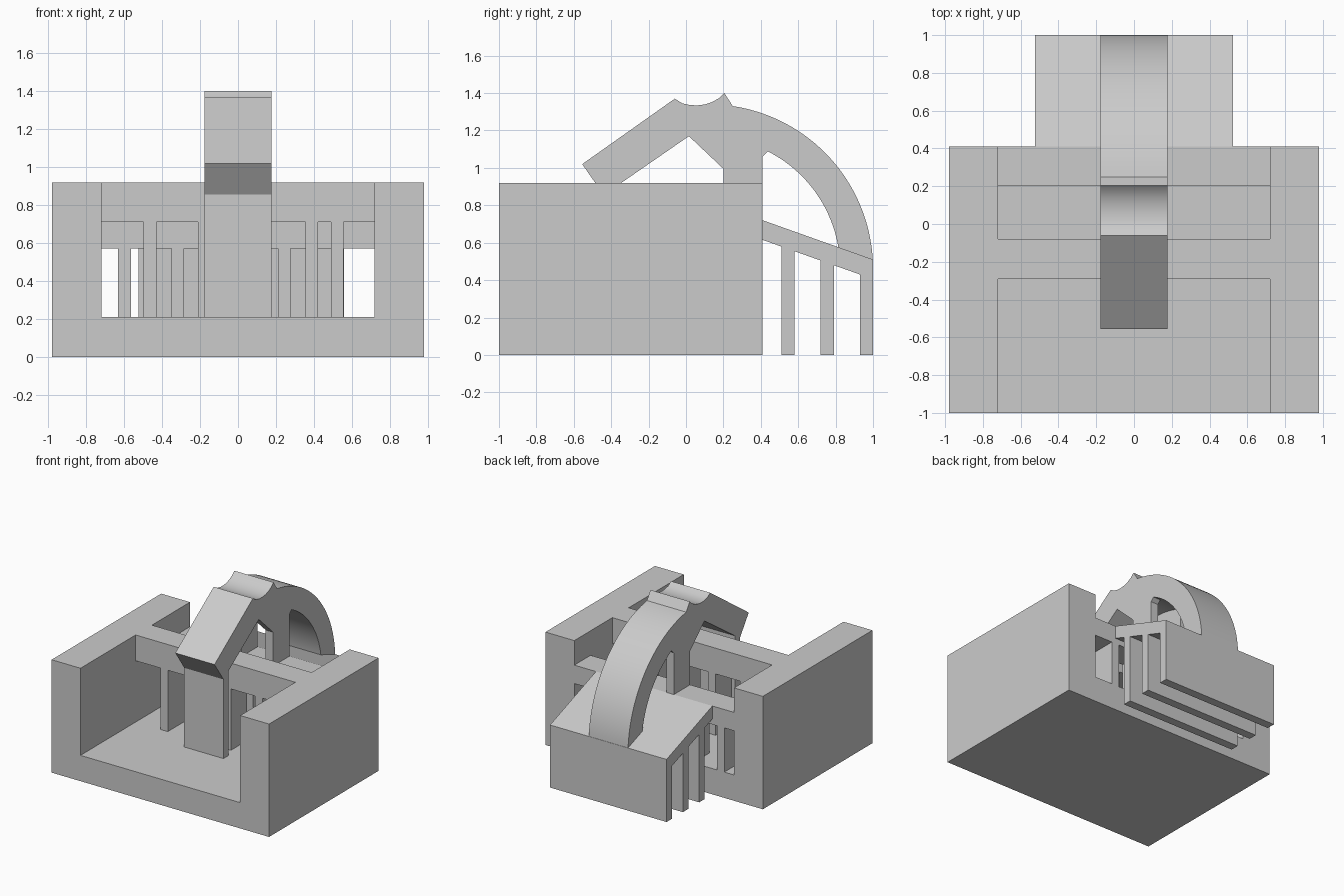
import bpy
import bmesh
from math import sin, cos, radians

old = bpy.data.objects.get("Cube")
if old:
    bpy.data.objects.remove(old, do_unlink=True)

# Single plain grey
grey = bpy.data.materials.new("plain_grey")
grey.use_nodes = True
colour = (0.6, 0.6, 0.6, 1)
grey.diffuse_color = colour
grey.node_tree.nodes["Principled BSDF"].inputs["Base Color"].default_value = colour


def extrude(name, points, axis, start, end, smooth=False):
    """Extrude a 2D profile along x (points are y,z) or y (points are x,z)."""
    bm = bmesh.new()
    place = (lambda p: (start, *p)) if axis == "x" else (lambda p: (p[0], start, p[1]))
    face = bm.faces.new([bm.verts.new(place(p)) for p in points])
    moved = bmesh.ops.extrude_face_region(bm, geom=[face], use_keep_orig=True)["geom"]
    verts = [g for g in moved if isinstance(g, bmesh.types.BMVert)]
    shift = (end - start, 0, 0) if axis == "x" else (0, end - start, 0)
    bmesh.ops.translate(bm, verts=verts, vec=shift)
    bmesh.ops.recalc_face_normals(bm, faces=bm.faces)
    mesh = bpy.data.meshes.new(name)
    bm.to_mesh(mesh)
    bm.free()
    mesh.materials.append(grey)
    obj = bpy.data.objects.new(name, mesh)
    bpy.context.collection.objects.link(obj)
    if smooth:
        bpy.ops.object.select_all(action="DESELECT")
        obj.select_set(True)
        bpy.context.view_layer.objects.active = obj
        bpy.ops.object.shade_smooth_by_angle(angle=radians(20))
    return obj


def box(name, x0, x1, y0, y1, z0, z1):
    return extrude(name, [(x0, z0), (x1, z0), (x1, z1), (x0, z1)], "y", y0, y1)


def arc(cy, cz, r, a0, a1, n):
    angles = [radians(a0 + (a1 - a0) * i / n) for i in range(n + 1)]
    return [(cy + r * cos(a), cz + r * sin(a)) for a in angles]


# Channel-shaped base: floor with two thick side walls
W, IN, FLOOR, TOP = 0.98, 0.72, 0.21, 0.92
extrude("base_and_side_walls",
        [(-W, 0), (W, 0), (W, TOP), (IN, TOP), (IN, FLOOR),
         (-IN, FLOOR), (-IN, TOP), (-W, TOP)], "y", -1, 0.41)


# Two cross walls, each a lintel carried on slim columns
def colonnade(name, y0, y1, lintel, top, columns):
    box(name + "_lintel", -IN, IN, y0, y1, lintel, top)
    for i, x in enumerate(columns):
        box(f"{name}_column_{i + 1}", x, x + 0.067, y0, y1, FLOOR, lintel)


colonnade("front_screen", -0.29, -0.08, 0.71, TOP, [-0.497, -0.212, 0.072, 0.355, 0.49])
colonnade("back_screen", 0.2, 0.41, 0.57, 0.72, [-0.632 + 0.281 * i for i in range(5)])

# Rear lean-to: sloping roof and three upright slabs
C = 0.525


def roof_z(y):
    return 0.72 - 0.356 * (y - 0.41)


extrude("lean_to_roof",
        [(0.41, 0.615), (1, 0.405), (1, roof_z(1)), (0.41, 0.72)], "x", -C, C)
for i, y in enumerate((0.51, 0.72, 0.93)):
    e = y + 0.07
    extrude(f"lean_to_slab_{i + 1}",
            [(y, 0), (e, 0), (e, roof_z(e) - 0.04), (y, roof_z(y) - 0.04)], "x", -C, C)

# Curved arm: straight beam, scooped crest and quarter-round tail
A = 0.177
CY, CZ = 0.12, 0.46
profile = [(-0.44, 0.855), (-0.555, 1.02), (-0.06, 1.37)]
profile += [(-0.02, 1.345), (0.02, 1.336), (0.06, 1.334), (0.1, 1.339),
            (0.14, 1.352), (0.18, 1.375), (0.205, 1.4)]
profile += arc(CY, CZ, 0.88, 81.5, 3, 32)
profile += arc(CY, CZ, 0.704, 5, 93, 32)
profile += [(0.045, 1.19)]
extrude("curved_arm", profile, "x", -A, A, smooth=True)

# Post under the arm's front end
extrude("front_post", [(-0.44, FLOOR), (-0.375, FLOOR), (-0.375, 0.92), (-0.44, 0.87)],
        "x", -A, A)

# Pair of bracket plates holding the arm on the back screen
bracket = [(0.2, 0.72), (0.41, 0.72), (0.41, 1.06), (0.45, 1.1), (0.4, 1.15),
           (0.12, 1.22), (0.045, 1.19), (0.015, 1.17), (0.2, 0.995)]
for side, x in (("right", -A), ("left", A - 0.067)):
    extrude(side + "_bracket", bracket, "x", x, x + 0.067)
